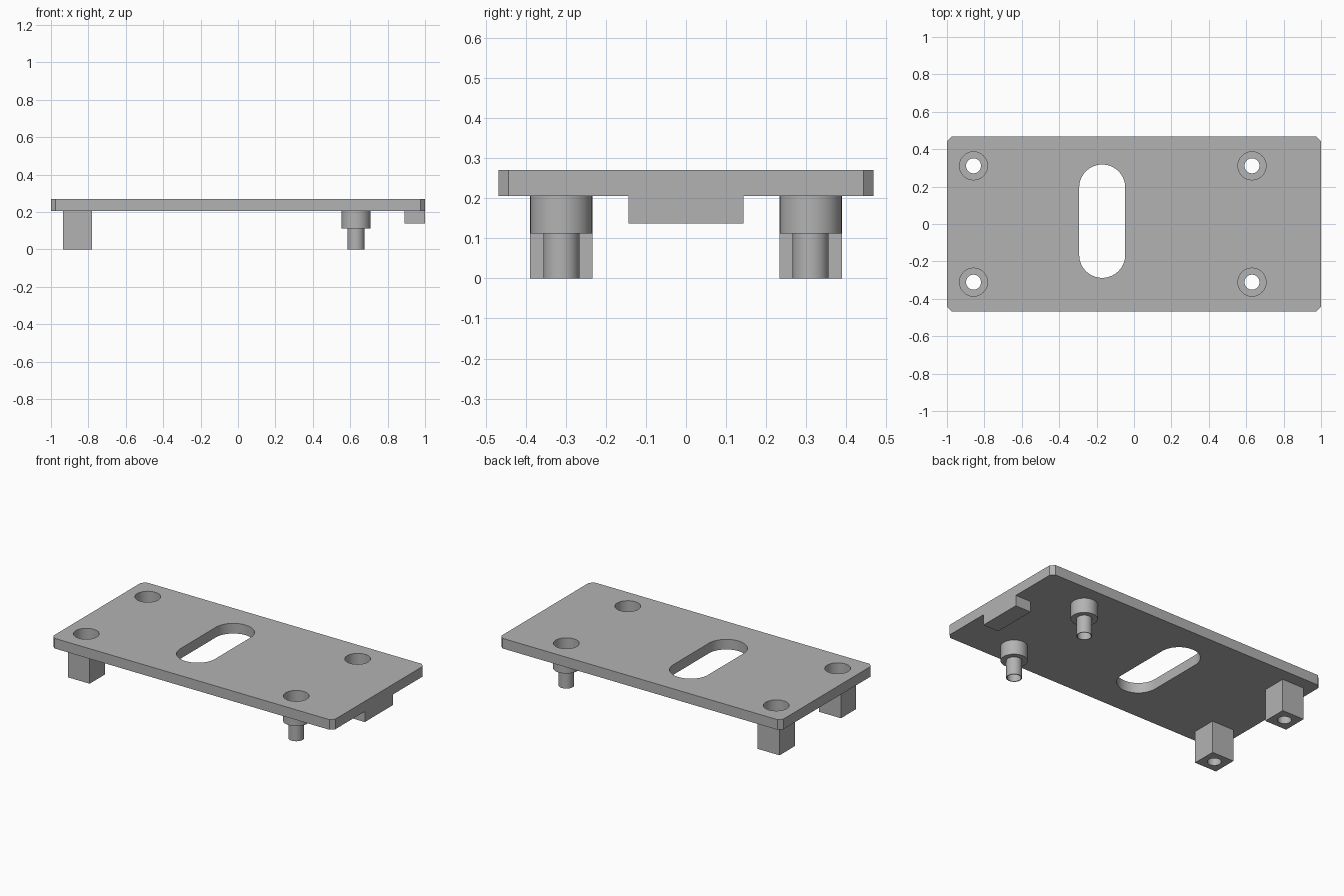
import bpy, bmesh, math
from mathutils import Matrix

cube = bpy.data.objects.get("Cube")
if cube:
    bpy.data.objects.remove(cube, do_unlink=True)

grey = bpy.data.materials.new("plain grey")
grey.use_nodes = True
colour = (0.45, 0.45, 0.45, 1)
grey.diffuse_color = colour
grey.node_tree.nodes["Principled BSDF"].inputs["Base Color"].default_value = colour

PLATE_Z, TOP_Z = 0.205, 0.27       # underside and top of the plate
HOLE_Y, BLOCK_X, POST_X = 0.311, -0.858, 0.631
BORE_R, PIN_HOLE_R = 0.075, 0.04   # wide bore and narrow through hole
FLOOR_Z = 0.13                     # bottom of the wide bore
SIDES = 64


def finish(name, bm):
    bmesh.ops.recalc_face_normals(bm, faces=bm.faces)
    mesh = bpy.data.meshes.new(name)
    bm.to_mesh(mesh)
    bm.free()
    mesh.materials.append(grey)
    obj = bpy.data.objects.new(name, mesh)
    bpy.context.collection.objects.link(obj)
    return obj


def box(name, x, y, z, chamfer=0):
    bm = bmesh.new()
    bmesh.ops.create_cube(bm, size=1)
    for v in bm.verts:
        v.co = [lo + (c + 0.5) * (hi - lo) for c, (lo, hi) in zip(v.co, (x, y, z))]
    if chamfer:
        uprights = [e for e in bm.edges
                    if abs(e.verts[0].co.z - e.verts[1].co.z) > 0.01]
        bmesh.ops.bevel(bm, geom=uprights, offset=chamfer, segments=1, affect='EDGES')
    return finish(name, bm)


def lathe(name, profile, x, y, ring=True):
    """Spin an (r, z) outline round an upright axis at x, y."""
    bm = bmesh.new()
    verts = [bm.verts.new((r, 0, z)) for r, z in profile]
    edges = [bm.edges.new(p) for p in zip(verts, verts[1:])]
    if ring:
        edges.append(bm.edges.new((verts[-1], verts[0])))
    bmesh.ops.spin(bm, geom=verts + edges, axis=(0, 0, 1), cent=(0, 0, 0),
                   angle=math.tau, steps=SIDES)
    bmesh.ops.remove_doubles(bm, verts=bm.verts, dist=0.0001)
    bmesh.ops.transform(bm, matrix=Matrix.Translation((x, y, 0)), verts=bm.verts)
    return finish(name, bm)


def bore_cutter(x, y):
    return lathe("bore_cutter", [(0, -0.1), (PIN_HOLE_R, -0.1), (PIN_HOLE_R, FLOOR_Z),
                                 (BORE_R, FLOOR_Z), (BORE_R, 0.4), (0, 0.4)], x, y, False)


def slot_cutter(x, y, radius, reach):
    bm = bmesh.new()
    outline = []
    for end in (0, 1):
        for i in range(SIDES // 2 + 1):
            a = math.pi * (end + 2 * i / SIDES)
            outline.append(bm.verts.new((x + radius * math.cos(a),
                                         y + (-reach if end else reach) + radius * math.sin(a), 0.1)))
    face = bm.faces.new(outline)
    top = bmesh.ops.extrude_face_region(bm, geom=[face])["geom"]
    bmesh.ops.translate(bm, vec=(0, 0, 0.3),
                        verts=[g for g in top if isinstance(g, bmesh.types.BMVert)])
    return finish("slot_cutter", bm)


def cut(obj, cutter):
    mod = obj.modifiers.new("cut", 'BOOLEAN')
    mod.operation, mod.solver, mod.object = 'DIFFERENCE', 'EXACT', cutter
    bpy.ops.object.select_all(action='DESELECT')
    bpy.context.view_layer.objects.active = obj
    obj.select_set(True)
    bpy.ops.object.modifier_apply(modifier=mod.name)
    bpy.data.objects.remove(cutter, do_unlink=True)


def smooth(obj):
    bpy.ops.object.select_all(action='DESELECT')
    bpy.context.view_layer.objects.active = obj
    obj.select_set(True)
    bpy.ops.object.shade_smooth_by_angle(angle=math.radians(30))


# Plate with clipped corners, a long slot and four round holes
plate = box("plate", (-1, 1), (-0.468, 0.468), (PLATE_Z, TOP_Z), chamfer=0.025)
cut(plate, slot_cutter(-0.17, 0.015, 0.123, 0.18))
for x in (BLOCK_X, POST_X):
    for y in (-HOLE_Y, HOLE_Y):
        cut(plate, bore_cutter(x, y))
smooth(plate)

# Tab under the left end
box("end_tab", (0.89, 1), (-0.144, 0.144), (0.137, PLATE_Z))

for side, y in (("front", -HOLE_Y), ("back", HOLE_Y)):
    # Square foot with a stepped bore
    h = 0.0775
    foot = box(side + "_square_foot", (BLOCK_X - h, BLOCK_X + h), (y - h, y + h), (0, PLATE_Z))
    cut(foot, bore_cutter(BLOCK_X, y))
    smooth(foot)
    # Thin-walled stepped post
    post = lathe(side + "_stepped_post",
                 [(h, PLATE_Z), (h, 0.112), (0.045, 0.112), (0.045, 0), (PIN_HOLE_R, 0),
                  (PIN_HOLE_R, FLOOR_Z), (BORE_R, FLOOR_Z), (BORE_R, PLATE_Z)], POST_X, y)
    smooth(post)
